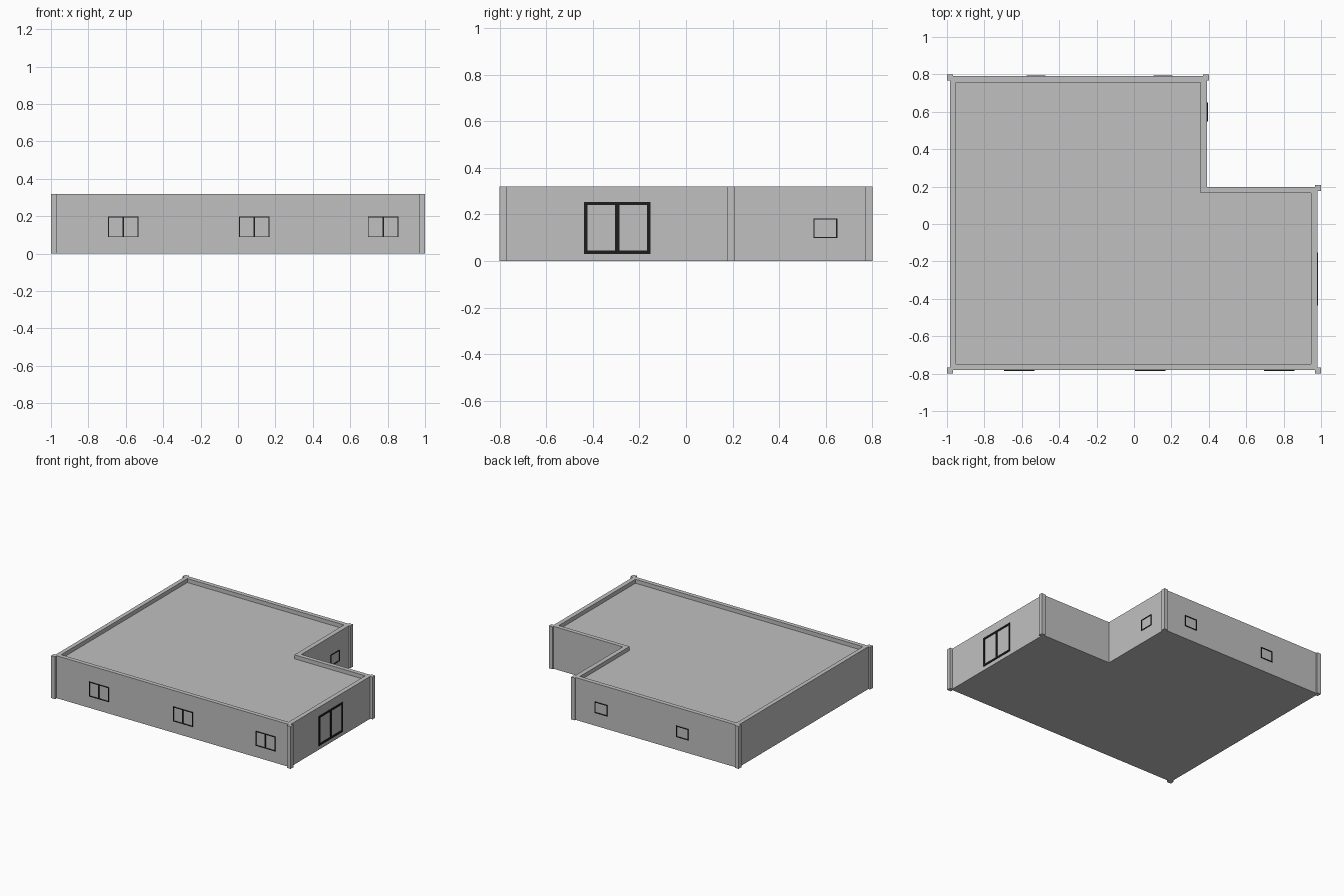
import bpy, bmesh

if "Cube" in bpy.data.objects:
    bpy.data.objects.remove(bpy.data.objects["Cube"])

def material(name, c):
    m = bpy.data.materials.new(name)
    m.diffuse_color = (c, c, c, 1)
    m.use_nodes = True
    m.node_tree.nodes["Principled BSDF"].inputs["Base Color"].default_value = m.diffuse_color
    return m

GREY = material("light grey wall", 0.53)
DARK = material("dark frame", 0.012)
H = 0.32

def make_object(name, bm, mat):
    bmesh.ops.recalc_face_normals(bm, faces=bm.faces)
    me = bpy.data.meshes.new(name)
    bm.to_mesh(me)
    bm.free()
    me.materials.append(mat)
    ob = bpy.data.objects.new(name, me)
    bpy.context.collection.objects.link(ob)
    return ob

def add_box(bm, lo, hi):
    r = bmesh.ops.create_cube(bm, size=1)
    for v in r["verts"]:
        for i in range(3):
            v.co[i] = (lo[i] + hi[i]) / 2 + v.co[i] * (hi[i] - lo[i])

# L-shaped building body with a parapet and sunken roof
outer = [(-.985, -.78), (.98, -.78), (.98, .198), (.39, .198), (.39, .79), (-.985, .79)]
inner = [(-.953, -.748), (.946, -.748), (.946, .166), (.355, .166), (.355, .757), (-.953, .757)]
bm = bmesh.new()
rings = [[bm.verts.new((x, y, z)) for x, y in loop]
         for loop, z in ((outer, 0), (outer, H), (inner, H), (inner, H - .03))]
for a, b in zip(rings, rings[1:]):
    for i in range(6):
        j = (i + 1) % 6
        bm.faces.new((a[i], a[j], b[j], b[i]))
bm.faces.new(rings[0][::-1])
bm.faces.new(rings[-1])
make_object("walls_and_roof", bm, GREY)

# Square posts on the five outward corners
for n, (x, y) in enumerate([(-.984, -.784), (.984, -.784), (.984, .193), (.384, .784), (-.984, .784)]):
    bm = bmesh.new()
    add_box(bm, (x - .016, y - .016, 0), (x + .016, y + .016, H))
    make_object(f"corner_post_{n + 1}", bm, GREY)

def frame(name, axis, wall, out, u0, u1, z0, z1, w, mullion=0):
    """Frame of thin bars on a wall; axis is the wall's normal axis."""
    bm = bmesh.new()
    bars = [(u0, u1, z0, z0 + w), (u0, u1, z1 - w, z1),
            (u0, u0 + w, z0 + w, z1 - w), (u1 - w, u1, z0 + w, z1 - w)]
    if mullion:
        c = (u0 + u1) / 2
        bars.append((c - mullion / 2, c + mullion / 2, z0 + w, z1 - w))
    d0, d1 = sorted((wall - out * .002, wall + out * .005))
    for a, b, c, d in bars:
        if axis == "y":
            add_box(bm, (a, d0, c), (b, d1, d))
        else:
            add_box(bm, (d0, a, c), (d1, b, d))
    make_object(name, bm, DARK)

# Front double windows
for n, x in enumerate((-.614, .087, .776)):
    frame(f"front_window_{n + 1}", "y", -.78, -1, x - .082, x + .082, .088, .198, .005, .008)
# Glazed double door on the right
frame("right_door", "x", .98, 1, -.437, -.153, .03, .253, .014, .018)
# Small single windows on the back wing
frame("side_window", "x", .39, 1, .547, .65, .098, .182, .005)
for n, x in enumerate((.155, -.523)):
    frame(f"back_window_{n + 1}", "y", .79, 1, x - .051, x + .051, .098, .182, .005)
